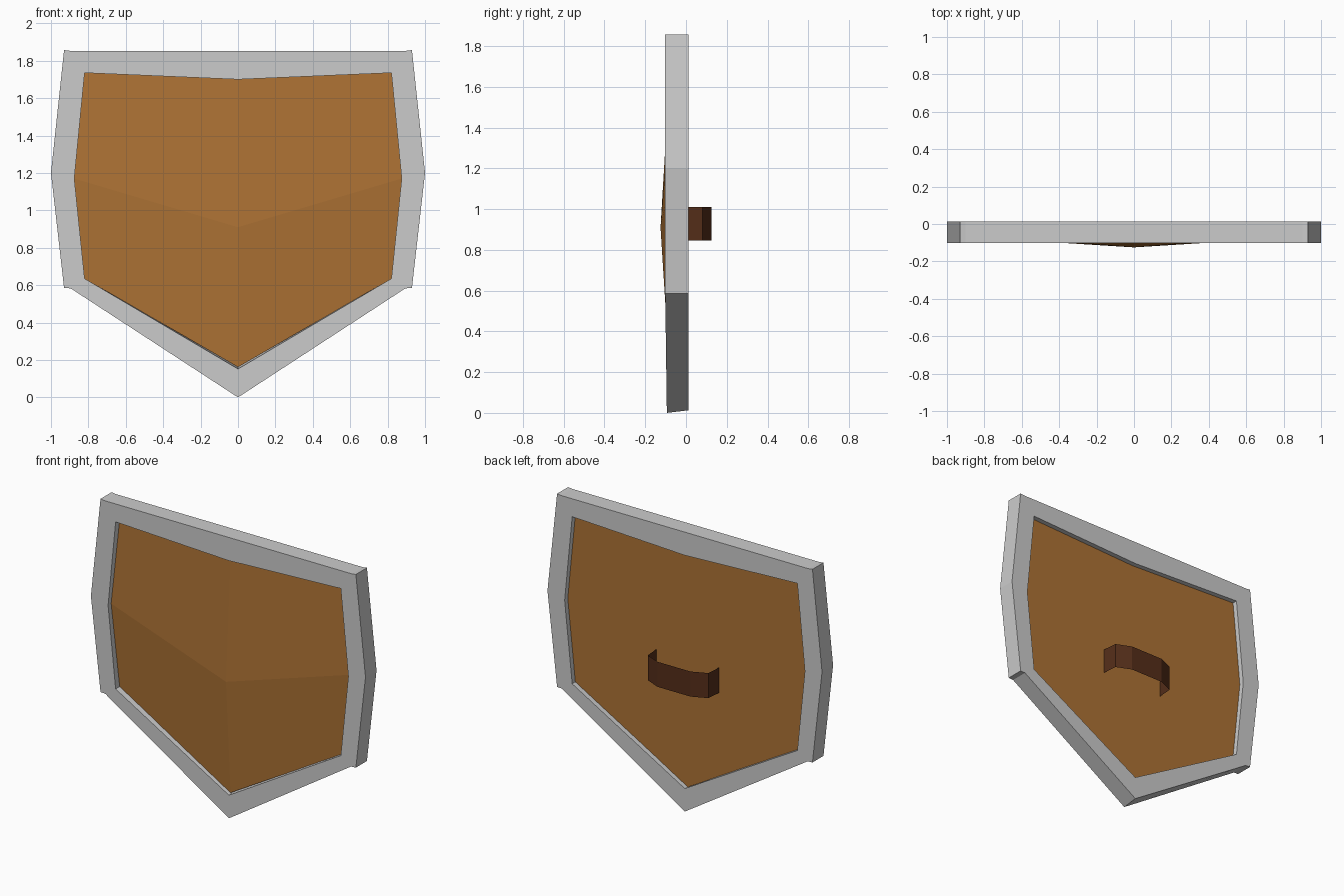
import bpy, bmesh

if "Cube" in bpy.data.objects:
    bpy.data.objects.remove(bpy.data.objects["Cube"])


def paint(ob, name, color):
    mat = bpy.data.materials.new(name)
    mat.diffuse_color = color
    mat.use_nodes = True
    mat.node_tree.nodes["Principled BSDF"].inputs["Base Color"].default_value = mat.diffuse_color
    ob.data.materials.append(mat)


def make(name, bm, mirror=True, closed=True):
    bmesh.ops.remove_doubles(bm, verts=bm.verts, dist=1e-5)
    if closed:
        bmesh.ops.recalc_face_normals(bm, faces=bm.faces)
    me = bpy.data.meshes.new(name)
    bm.to_mesh(me)
    bm.free()
    ob = bpy.data.objects.new(name, me)
    bpy.context.collection.objects.link(ob)
    if mirror:
        mod = ob.modifiers.new("Mirror", 'MIRROR')
        mod.use_clip = True
    return ob


def face(bm, pts):
    unique = list(dict.fromkeys(pts))
    if len(unique) > 2:
        bm.faces.new([bm.verts.new(p) for p in unique])


# Right half of the rim outlines (x, z), bottom tip to top middle
FRONT, BACK = -0.102, 0.013
outer = [(0, 0), (.895, .583), (.93, .585), (1, 1.2), (.93, 1.857), (.90, 1.853), (0, 1.853)]
inner = [(0, .152), (.82, .635), (.82, .635), (.875, 1.17), (.82, 1.735), (.82, 1.735), (0, 1.70)]


def ring(outline, y):
    pts = [(x, y, z) for x, z in outline]
    # the bottom tip leans slightly backwards
    z0 = outline[0][1]
    pts[0] = (0, -0.094, z0) if y == FRONT else (0, y, z0 + 0.013)
    return pts


# Metal rim: a four-sided section swept around the half outline
loops = [ring(outer, FRONT), ring(outer, BACK), ring(inner, BACK), ring(inner, FRONT)]
bm = bmesh.new()
for a, b in zip(loops, loops[1:] + loops[:1]):
    for i in range(len(outer) - 1):
        face(bm, [a[i], a[i + 1], b[i + 1], b[i]])
make("shield_rim", bm)

# Wooden panel: pointed front, flat back
edge = [(0, -.078, .162), (.82, -.06, .635), (.875, -.07, 1.17), (.82, -.06, 1.735), (0, -.078, 1.70)]
back = [(x, -.02, z) for x, y, z in edge]
apex = (0, -.125, .91)
bm = bmesh.new()
face(bm, [apex] + edge[:3])
face(bm, [apex] + edge[2:])
face(bm, back)
for i in range(4):
    face(bm, [edge[i], edge[i + 1], back[i + 1], back[i]])
panel = make("wood_panel", bm)
paint(panel, "wood", (.42, .17, .035, 1))

# Leather strap: thin bent sheet on the back
half = [(.12, .125), (.22, .082), (.228, -.022)]
path = [(-x, y) for x, y in reversed(half)] + half
bm = bmesh.new()
for (x0, y0), (x1, y1) in zip(path, path[1:]):
    face(bm, [(x1, y1, .845), (x0, y0, .845), (x0, y0, 1.01), (x1, y1, 1.01)])
strap = make("hand_strap", bm, mirror=False, closed=False)
paint(strap, "leather", (.09, .027, .01, 1))
